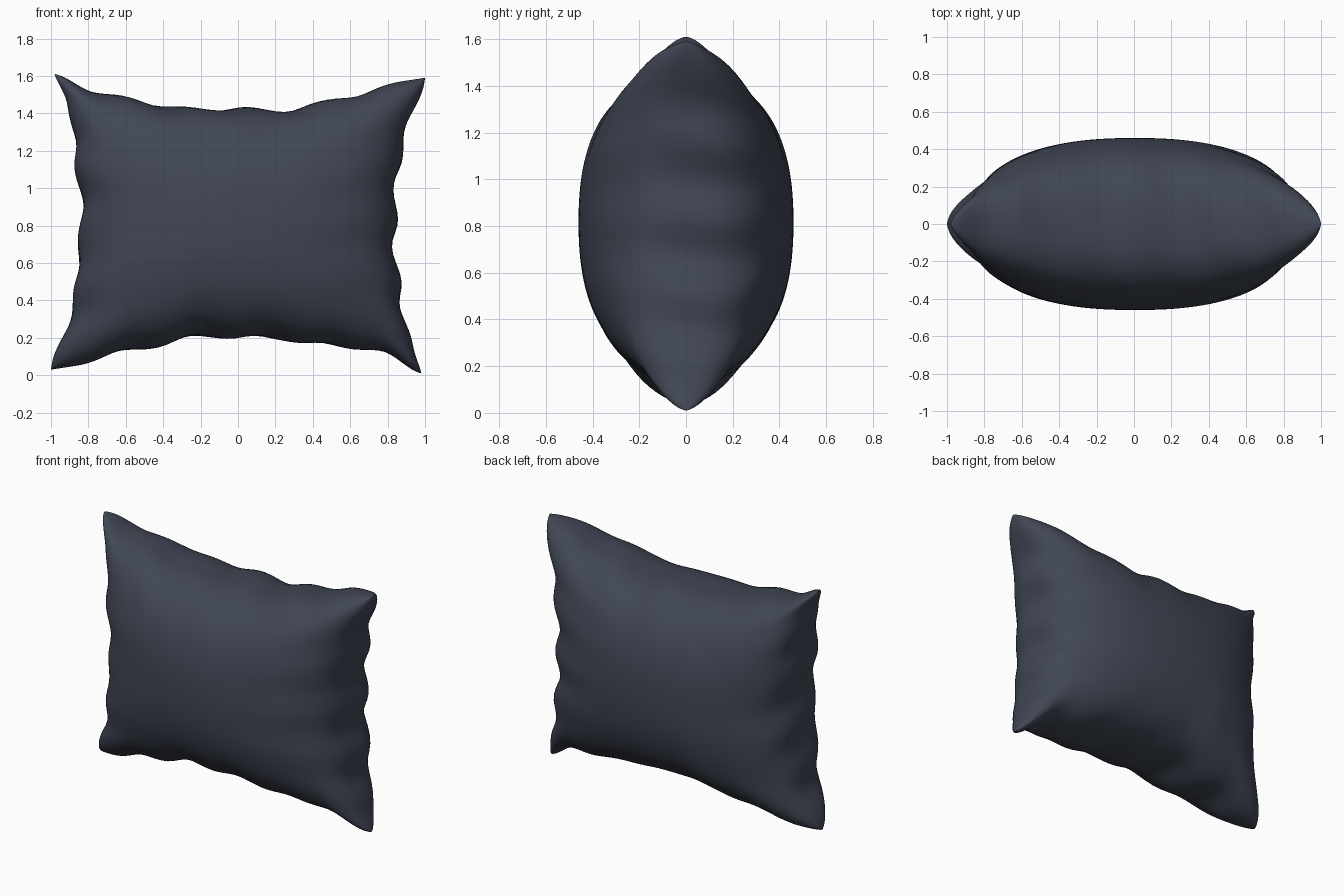
import bpy, bmesh, math

cube = bpy.data.objects.get("Cube")
if cube:
    bpy.data.objects.remove(cube, do_unlink=True)

# Seam outline, sampled evenly along each side
TOP = [1.61, 1.52, 1.48, 1.44, 1.42, 1.43, 1.41, 1.45, 1.49, 1.55, 1.59]
BOTTOM = [.03, .07, .13, .16, .21, .2, .2, .17, .15, .12, .01]
LEFT = [-1, -.95, -.88, -.87, -.85, -.84, -.84, -.87, -.88, -.91, -.98]
RIGHT = [.98, .93, .88, .87, .83, .85, .83, .87, .88, .95, 1]
N = 64
HALF_DEPTH = .46


def lerp(a, b, t):
    return a + (b - a) * t


def along(values, t):
    """Smooth curve through evenly spaced values."""
    last = len(values) - 1
    i = min(int(t * last), last - 1)
    f = t * last - i
    a, b, c, d = (values[max(0, min(last, i + k))] for k in (-1, 0, 1, 2))
    return b + f / 2 * (c - a + f * (2*a - 5*b + 4*c - d + f * (3*(b - c) + d - a)))


def puff(s):
    """Fullness from the centre (1) to the seam (0)."""
    return max(0, 1 - abs(s) ** 2.3) ** .37


def cloth_point(u, v, side):
    s, t = (u + 1) / 2, (v + 1) / 2
    # Blend the four seams across the panel
    x = lerp(along(LEFT, t), along(RIGHT, t), s)
    z = lerp(along(BOTTOM, s), along(TOP, s), t)
    y = side * HALF_DEPTH * puff(u) * puff(v)
    # Soft gathers, fading out towards the panel centre and the corners
    x += .012 * math.sin(15 * v + 5 * y) * u ** 6 * (1 - v ** 4)
    z += .01 * math.sin(17 * u + 6 * y) * v ** 6 * (1 - u ** 4)
    return x, y, z


# Two puffed panels welded along the seam, with rows packed towards it
steps = [math.sin(math.pi * (i / N - .5)) for i in range(N + 1)]
bm = bmesh.new()
for side in (-1, 1):
    grid = [[bm.verts.new(cloth_point(u, v, side)) for u in steps] for v in steps]
    for j in range(N):
        for i in range(N):
            quad = [grid[j][i], grid[j][i + 1], grid[j + 1][i + 1], grid[j + 1][i]]
            bm.faces.new(quad[::-side])
bmesh.ops.remove_doubles(bm, verts=bm.verts, dist=.0002)
bmesh.ops.recalc_face_normals(bm, faces=bm.faces)
mesh = bpy.data.meshes.new("pillow")
bm.to_mesh(mesh)
bm.free()
pillow = bpy.data.objects.new("pillow", mesh)
bpy.context.collection.objects.link(pillow)

# Dark slate fabric
fabric = bpy.data.materials.new("slate_fabric")
fabric.use_nodes = True
colour = (.052, .062, .09, 1)
fabric.diffuse_color = colour
fabric.node_tree.nodes["Principled BSDF"].inputs["Base Color"].default_value = colour
mesh.materials.append(fabric)

bpy.context.view_layer.objects.active = pillow
pillow.select_set(True)
bpy.ops.object.shade_smooth_by_angle(angle=math.radians(60))
